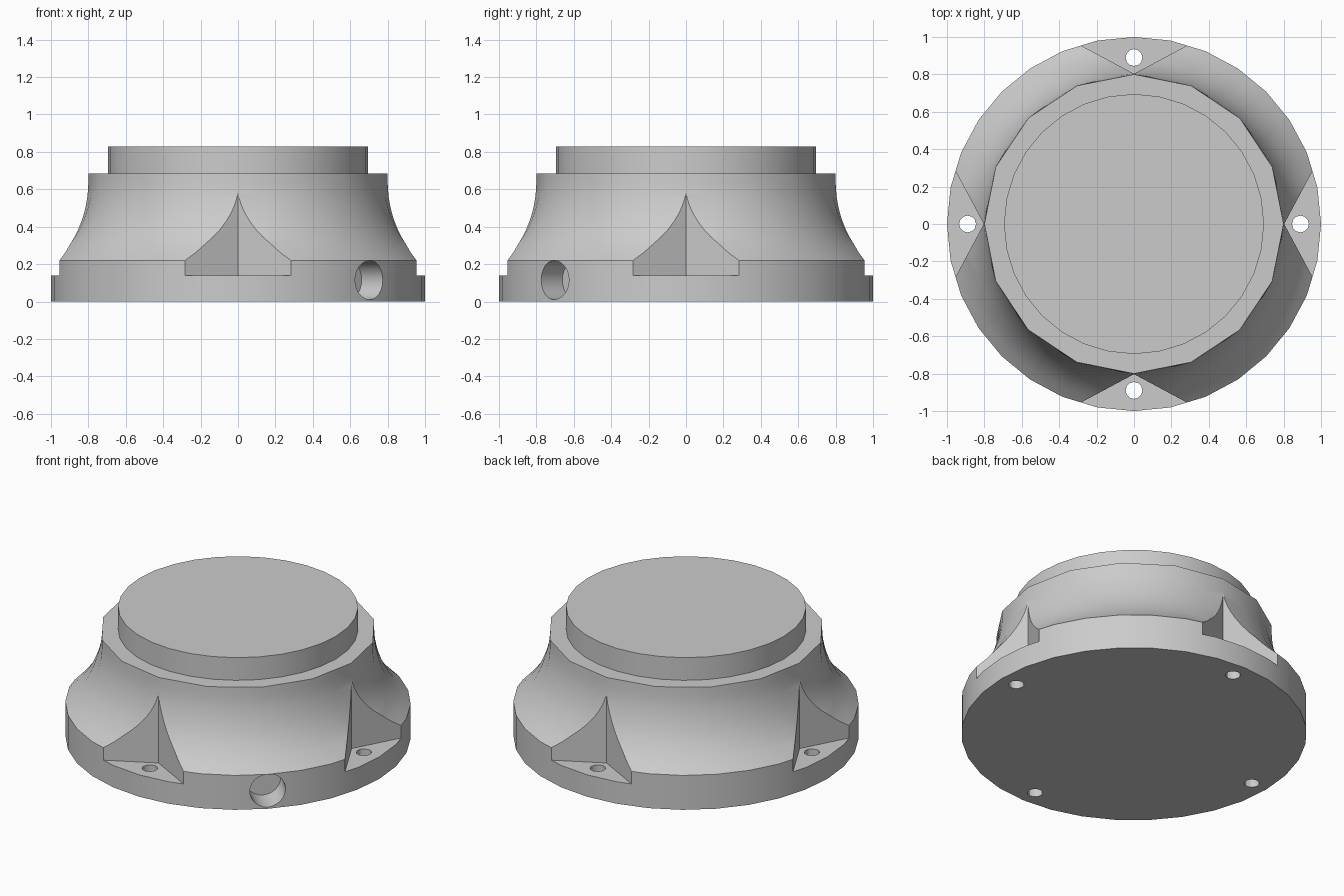
import bpy, bmesh, math

if "Cube" in bpy.data.objects:
    bpy.data.objects.remove(bpy.data.objects["Cube"])

SEG = 32


def make_object(name, rings):
    """Loft a closed solid through rings of points with equal counts."""
    bm = bmesh.new()
    loops = [[bm.verts.new(p) for p in ring] for ring in rings]
    for a, b in zip(loops, loops[1:]):
        n = len(a)
        for i in range(n):
            j = (i + 1) % n
            bm.faces.new((a[i], a[j], b[j], b[i]))
    bm.faces.new(loops[0][::-1])
    bm.faces.new(loops[-1])
    bmesh.ops.recalc_face_normals(bm, faces=bm.faces)
    mesh = bpy.data.meshes.new(name)
    bm.to_mesh(mesh)
    bm.free()
    obj = bpy.data.objects.new(name, mesh)
    bpy.context.collection.objects.link(obj)
    return obj


def ring(r, z, facet=0.0):
    """Circle of points; facet pulls odd points in so it becomes a 16-gon."""
    pts = []
    for i in range(SEG):
        a = 2 * math.pi * i / SEG
        k = 1 - facet * (i % 2) * (1 - math.cos(2 * math.pi / SEG))
        pts.append((r * k * math.cos(a), r * k * math.sin(a), z))
    return pts


def cylinder(name, radius, depth, location, rotation=(0, 0, 0), sides=24):
    bpy.ops.mesh.primitive_cylinder_add(vertices=sides, radius=radius, depth=depth,
                                        location=location, rotation=rotation)
    obj = bpy.context.object
    obj.name = name
    return obj


# Turned body: flange rim, concave flare, faceted shoulder, round top boss
rings = [ring(1, 0), ring(1, 0.22)]
R = 0.541
for i in range(1, 11):
    z = 0.22 + 0.042 * i
    rad = 0.8 + R - math.sqrt(R * R - (0.64 - z) ** 2)
    rings.append(ring(rad, z, max(0, (z - 0.5) / 0.19)))
rings += [ring(0.8, 0.685, 1), ring(0.695, 0.685), ring(0.695, 0.83)]
body = make_object("flanged_base", rings)

cutters = []
for q in range(4):
    a = q * math.pi / 2
    c, s = math.cos(a), math.sin(a)
    # V-shaped bolt pocket
    tri = [(0.803, 0), (1.113, 0.58), (1.113, -0.58)]
    cutters.append(make_object("pocket_cutter", [
        [(x * c - y * s, x * s + y * c, z) for x, y in tri] for z in (0.14, 0.66)]))
    # Bolt hole
    cutters.append(cylinder("bolt_hole_cutter", 0.045, 0.6,
                            (0.89 * c, 0.89 * s, 0.1), sides=12))

# Blind cable port in the rim, front right
d = math.sqrt(0.5)
cutters.append(cylinder("port_cutter", 0.105, 0.4, (1.03 * d, -1.03 * d, 0.115),
                        (0, math.pi / 2, -math.pi / 4)))

# Apply the cuts
for cutter in cutters:
    mod = body.modifiers.new("cut", 'BOOLEAN')
    mod.operation = 'DIFFERENCE'
    mod.solver = 'EXACT'
    mod.object = cutter
    bpy.context.view_layer.objects.active = body
    bpy.ops.object.modifier_apply(modifier=mod.name)
    bpy.data.objects.remove(cutter)

bpy.ops.object.select_all(action='DESELECT')
body.select_set(True)
bpy.context.view_layer.objects.active = body
bpy.ops.object.shade_smooth_by_angle(angle=math.radians(30))
